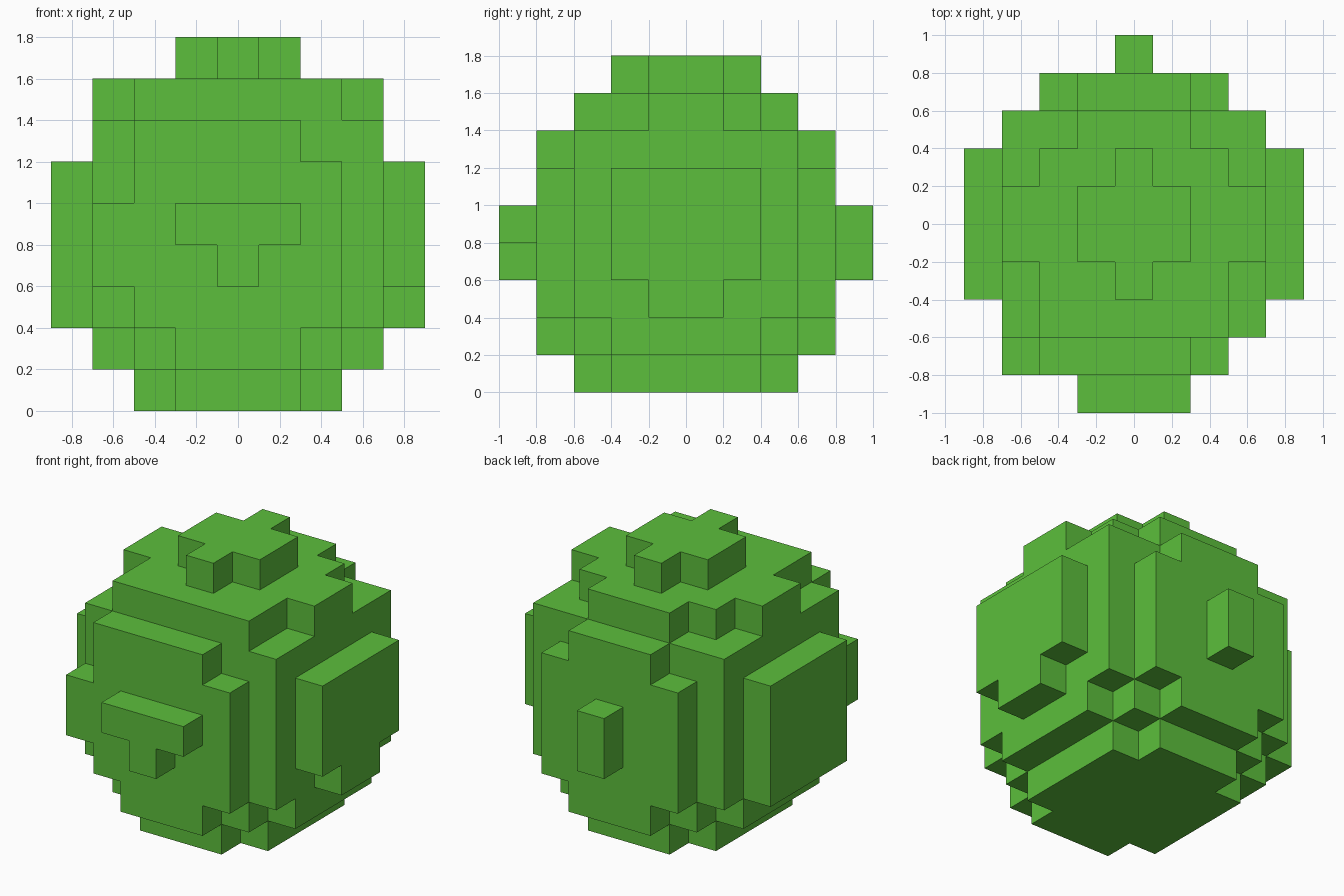
import bpy, bmesh
from math import radians
from mathutils import Vector

cube = bpy.data.objects.get("Cube")
if cube:
    bpy.data.objects.remove(cube, do_unlink=True)

green = bpy.data.materials.new("leaf_green")
green.use_nodes = True
green.diffuse_color = (0.107, 0.52, 0.045, 1)
green.node_tree.nodes["Principled BSDF"].inputs["Base Color"].default_value = green.diffuse_color

# Sizes are in tenths of a unit; each block is two tenths wide.
STEP = 2
cells = {}


def block(part, x, y, z):
    """Fill a range of blocks for one part; each range is (low, high)."""
    for i in range(x[0], x[1], STEP):
        for j in range(y[0], y[1], STEP):
            for k in range(z[0], z[1], STEP):
                cells.setdefault((i, j, k), part)


def both(n):
    return (-n, n)


# Rounded core with stepped rims
block("core", both(7), both(6), (4, 14))
block("core", both(7), both(4), (2, 4))
block("core", both(5), both(6), (2, 4))

# Base
block("base", both(5), both(4), (0, 2))
block("base", both(3), both(6), (0, 2))

# Upper tier
block("upper_tier", both(7), both(2), (14, 16))
block("upper_tier", both(5), (-6, 4), (14, 16))
block("upper_tier", both(3), both(6), (14, 16))

# Cross-shaped cap
block("top_cap", both(3), both(2), (16, 18))
block("top_cap", both(1), both(4), (16, 18))

# Front and back plates
for part, y in (("front_plate", (-8, -6)), ("back_plate", (6, 8))):
    block(part, both(5), y, (4, 12))
    block(part, both(3), y, (2, 14))
block("front_plate", (-7, -5), (-8, -6), (6, 10))
block("front_plate", (-5, -3), (-8, -6), (12, 14))

# T-shaped front knob and upright back knob
block("front_knob", both(3), (-10, -8), (8, 10))
block("front_knob", both(1), (-10, -8), (6, 8))
block("back_knob", both(1), (8, 10), (6, 10))

# Side plates
block("left_plate", (7, 9), both(4), (6, 12))
block("left_plate", (7, 9), both(2), (4, 6))
block("right_plate", (-9, -7), both(4), (4, 12))


def skin(part):
    """Make an object from the outer block faces of one part."""
    bm = bmesh.new()
    for cell in [c for c, p in cells.items() if p == part]:
        centre = Vector(cell) + Vector((1, 1, 1))
        for axis in range(3):
            for sign in (-1, 1):
                n = Vector((0, 0, 0))
                n[axis] = sign
                if tuple(int(v) for v in Vector(cell) + n * STEP) in cells:
                    continue
                u = Vector((n.y, n.z, n.x))
                v = n.cross(u)
                corners = (-u - v, u - v, u + v, v - u)
                bm.faces.new([bm.verts.new((centre + n + c) / 10) for c in corners])
    bmesh.ops.remove_doubles(bm, verts=bm.verts, dist=0.001)
    bmesh.ops.dissolve_limit(bm, angle_limit=radians(1), verts=bm.verts, edges=bm.edges)
    mesh = bpy.data.meshes.new(part)
    bm.to_mesh(mesh)
    bm.free()
    mesh.materials.append(green)
    bpy.context.collection.objects.link(bpy.data.objects.new(part, mesh))


for name in dict.fromkeys(cells.values()):
    skin(name)
